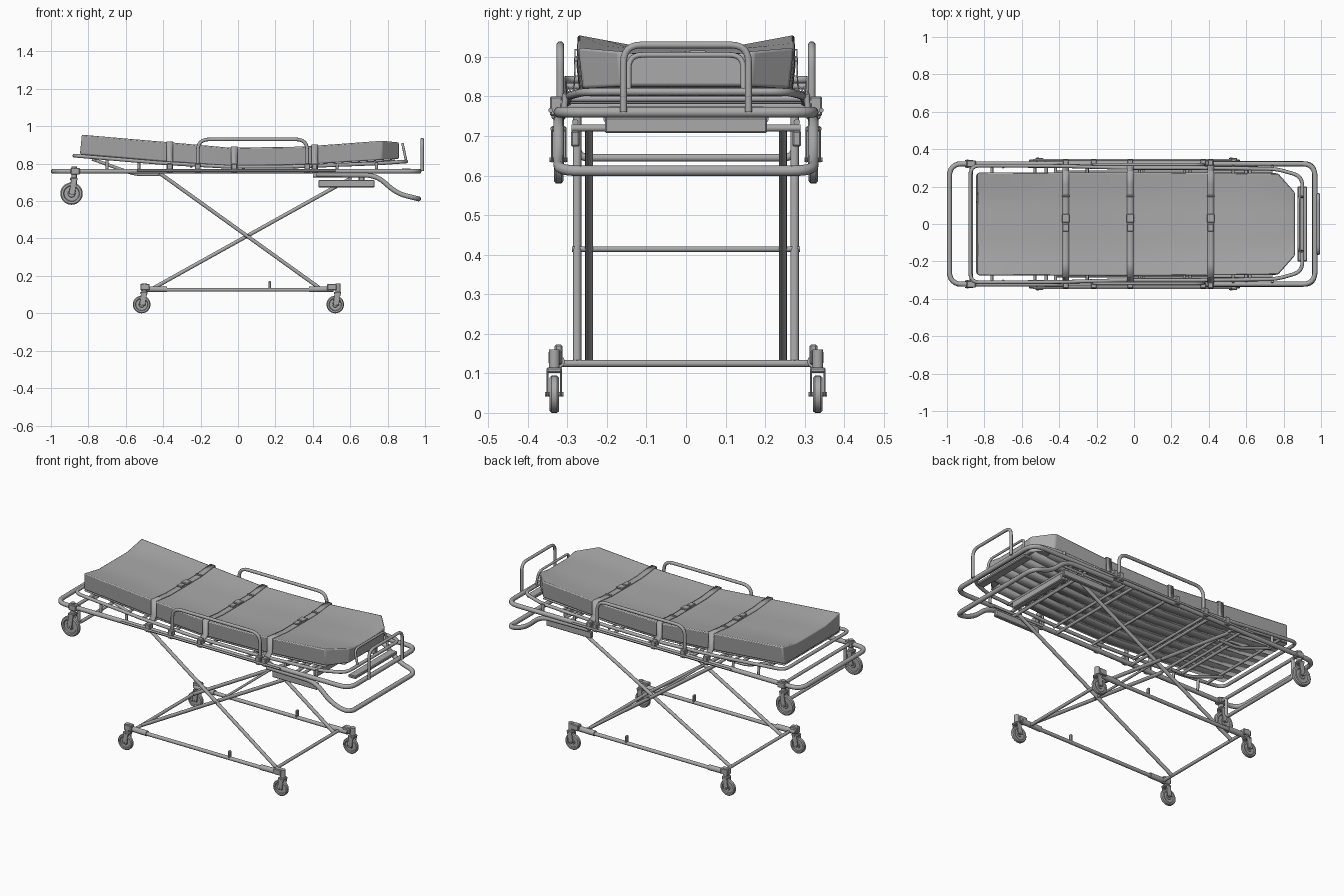
import bpy, bmesh, math
from mathutils import Vector

if "Cube" in bpy.data.objects:
    bpy.data.objects.remove(bpy.data.objects["Cube"], do_unlink=True)

grey = bpy.data.materials.new("neutral_grey")
grey.use_nodes = True
grey.diffuse_color = (0.4, 0.4, 0.4, 1)
grey.node_tree.nodes["Principled BSDF"].inputs["Base Color"].default_value = (0.4, 0.4, 0.4, 1)
SIDES = (("right", -1), ("left", 1))   # suffix and y sign of the two long sides


def link(name, data):
    ob = bpy.data.objects.new(name, data)
    bpy.context.collection.objects.link(ob)
    data.materials.append(grey)
    return ob


def smooth(ob, angle=35):
    bpy.ops.object.select_all(action="DESELECT")
    ob.select_set(True)
    bpy.context.view_layer.objects.active = ob
    bpy.ops.object.shade_smooth_by_angle(angle=math.radians(angle))


def rounded(points, radius, closed):
    pts = [Vector(p) for p in points]
    out = []
    for i, p in enumerate(pts):
        if not closed and i in (0, len(pts) - 1):
            out.append(p)
            continue
        a, b = pts[i - 1] - p, pts[(i + 1) % len(pts)] - p
        r = min(radius, a.length * 0.49, b.length * 0.49)
        a, b = p + a.normalized() * r, p + b.normalized() * r
        for k in range(7):
            t = k / 6
            out.append(a * (1 - t) ** 2 + p * 2 * t * (1 - t) + b * t * t)
    return out


def tube(name, points, r=0.01, bend=0.05, closed=False):
    cu = bpy.data.curves.new(name, "CURVE")
    cu.dimensions = "3D"
    cu.bevel_depth, cu.bevel_resolution, cu.use_fill_caps = r, 3, True
    path = rounded(points, bend, closed)
    sp = cu.splines.new("POLY")
    sp.points.add(len(path) - 1)
    for q, p in zip(sp.points, path):
        q.co = (*p, 1)
    sp.use_cyclic_u = closed
    ob = link(name, cu)
    bpy.ops.object.select_all(action="DESELECT")
    ob.select_set(True)
    bpy.context.view_layer.objects.active = ob
    bpy.ops.object.convert(target="MESH")
    smooth(bpy.context.object, 50)


def box(name, centre, size, tilt=0.0, bevel=0.004):
    bm = bmesh.new()
    bmesh.ops.create_cube(bm, size=1)
    bmesh.ops.scale(bm, vec=size, verts=bm.verts)
    bmesh.ops.bevel(bm, geom=bm.edges[:], offset=min(bevel, min(size) * 0.3), segments=1, affect="EDGES")
    me = bpy.data.meshes.new(name)
    bm.to_mesh(me)
    ob = link(name, me)
    ob.location, ob.rotation_euler = centre, (0, tilt, 0)


def lathe(name, centre, profile, steps=28):
    """Spin (offset, radius) pairs around an axis along y."""
    bm = bmesh.new()
    vs = [bm.verts.new((0, y, r)) for y, r in profile]
    es = [bm.edges.new(e) for e in zip(vs, vs[1:])]
    bmesh.ops.spin(bm, geom=vs + es, cent=(0, 0, 0), axis=(0, 1, 0), angle=math.tau, steps=steps)
    bmesh.ops.remove_doubles(bm, verts=bm.verts, dist=0.0001)
    bmesh.ops.recalc_face_normals(bm, faces=bm.faces)
    me = bpy.data.meshes.new(name)
    bm.to_mesh(me)
    ob = link(name, me)
    ob.location = centre
    smooth(ob)


def skin(name, sections, closed=True, thick=0.0, bevel=0.0):
    """Bridge equal-length sections into one surface."""
    bm = bmesh.new()
    rows = [[bm.verts.new(p) for p in s] for s in sections]
    n = len(rows[0])
    for a, b in zip(rows, rows[1:]):
        for i in range(n if closed else n - 1):
            j = (i + 1) % n
            bm.faces.new((a[i], a[j], b[j], b[i]))
    if closed:
        bm.faces.new(rows[0])
        bm.faces.new(rows[-1])
    bmesh.ops.recalc_face_normals(bm, faces=bm.faces)
    me = bpy.data.meshes.new(name)
    bm.to_mesh(me)
    ob = link(name, me)
    if thick:
        ob.modifiers.new("thickness", "SOLIDIFY").thickness = thick
    if bevel:
        mod = ob.modifiers.new("soft_edges", "BEVEL")
        mod.width, mod.segments, mod.angle_limit = bevel, 2, math.radians(40)
    smooth(ob)


def lerp(table, x):
    for (x0, z0), (x1, z1) in zip(table, table[1:]):
        if x <= x1:
            return z0 + (z1 - z0) * (x - x0) / (x1 - x0)
    return table[-1][1]


# Mattress: jointed profile with a shallow hollow along the middle
TOP = ((-0.845, 0.956), (-0.4, 0.918), (-0.04, 0.886), (0.35, 0.892), (0.78, 0.924), (0.86, 0.915))
BOTTOM = ((-0.845, 0.85), (-0.4, 0.812), (-0.04, 0.787), (0.33, 0.793), (0.86, 0.826))
HALF = ((-0.845, 0.275), (0.0, 0.278), (0.77, 0.272), (0.86, 0.17))
ACROSS = [-1, -0.75, -0.5, -0.25, 0, 0.25, 0.5, 0.75, 1]


def mattress_top(x, t):
    dip = 0.026 if x < -0.6 else 0.014
    return lerp(TOP, x) - dip * min(1, 2 * (1 - abs(t)))


def mattress_section(x):
    w = lerp(HALF, x)
    upper = [(x + (0.01 if x < -0.8 else 0), w * t, mattress_top(x, t)) for t in ACROSS]
    return upper + [(x, w * 0.96 * t, lerp(BOTTOM, x)) for t in reversed(ACROSS)]


skin("mattress", [mattress_section(x) for x in (-0.845, -0.6, -0.4, -0.2, -0.04, 0.15, 0.34, 0.55, 0.77, 0.86)], bevel=0.007)

# Deck slats under the mattress
for i in range(7):
    y = (i - 3) * 0.076
    end = 0.84 if abs(y) < 0.2 else 0.77
    rows = [[(x, y + d, lerp(BOTTOM, x) - 0.002) for d in (-0.035, 0.035)] for x in (-0.84, -0.4, -0.04, 0.33, end)]
    skin(f"deck_slat_{i + 1}", rows, closed=False, thick=0.006)

# Straps with buckles and frame loops
for i, (x, by) in enumerate(((-0.365, 0.03), (-0.02, 0.03), (0.41, 0.03))):
    half = [(0.318, 0.765), (0.316, 0.79), (0.284, lerp(BOTTOM, x) + 0.02)]
    path = half + [(0.282 * t, mattress_top(x, t) + 0.005) for t in reversed(ACROSS)] + [(-y, z) for y, z in reversed(half)]
    skin(f"strap_{i + 1}", [[(x + d, y, z) for y, z in path] for d in (-0.018, 0.018)], closed=False, thick=0.004)
    z = mattress_top(x, 0) + 0.01
    box(f"buckle_{i + 1}", (x, by, z), (0.042, 0.045, 0.01))
    box(f"buckle_tongue_{i + 1}", (x, by - 0.05, z), (0.032, 0.04, 0.008))
    box(f"strap_slider_{i + 1}", (x, by + 0.12, z - 0.002), (0.04, 0.012, 0.008))

# Main frame loop and bed loop
W = 0.322
tube("main_frame", [(-0.987, -W, 0.76), (0.968, -W, 0.76), (0.968, W, 0.76), (-0.987, W, 0.76)], 0.0135, 0.07, True)
bed = [(-0.875, 0.312, 0.843), (-0.4, 0.31, 0.803), (-0.05, 0.3, 0.783), (0.33, 0.3, 0.785), (0.76, 0.295, 0.802), (0.9, 0.255, 0.812)]
tube("bed_frame", bed + [(x, -y, z) for x, y, z in reversed(bed)], 0.01, 0.05, True)
for i, x in enumerate((-0.76, -0.53, -0.25, 0.03, 0.3, 0.53, 0.62)):
    z = lerp(BOTTOM, x) - 0.017
    tube(f"bed_crossbar_{i + 1}", [(x, -0.305, z), (x, 0.305, z)], 0.008)
for i, x in enumerate((-0.42, -0.25, 0.27, 0.6)):
    tube(f"frame_crossbar_{i + 1}", [(x, -W, 0.755), (x, W, 0.755)], 0.009)

# End hoops: tall guard, small inner hoop, lowered handle and caster bar
tube("end_guard", [(0.985, -0.158, 0.76), (0.985, -0.158, 0.93), (0.985, 0.158, 0.93), (0.985, 0.158, 0.76)], 0.009, 0.045)
tube("inner_hoop", [(0.9, -0.145, 0.81), (0.88, -0.145, 0.905), (0.88, 0.145, 0.905), (0.9, 0.145, 0.81)], 0.007, 0.035)
handle = [(0.42, W, 0.742), (0.74, W, 0.738), (0.85, W, 0.64), (0.965, W, 0.612)]
tube("drop_handle", handle + [(x, -y, z) for x, y, z in reversed(handle)], 0.0135, 0.06)
tube("caster_bar", [(-0.87, -0.275, 0.76), (-0.87, -0.275, 0.645), (-0.87, 0.275, 0.645), (-0.87, 0.275, 0.76)], 0.01, 0.03)
tube("caster_bar_top", [(-0.87, -W, 0.76), (-0.87, W, 0.76)], 0.01)
box("rear_panel", (0.66, 0, 0.727), (0.03, 0.41, 0.04))
box("rear_plate", (0.9, 0, 0.765), (0.05, 0.4, 0.018))
tube("rear_panel_bar", [(0.6, -0.29, 0.72), (0.6, 0.29, 0.72)], 0.009)
tube("backrest_pivot", [(-0.5, -0.2, 0.742), (-0.5, 0.2, 0.742)], 0.009)


def caster(name, x, y, z, r, top):
    rim = [(-0.009, 0), (-0.009, r * 0.3), (-0.006, r * 0.34), (-0.006, r * 0.66), (-0.012, r * 0.72), (-0.012, r * 0.9), (-0.007, r)]
    lathe(name + "_wheel", (x, y, z), rim + [(-a, b) for a, b in reversed(rim)])
    for k in (-1, 1):
        box(f"{name}_fork_{'a' if k < 0 else 'b'}", (x + 0.008, y + k * 0.017, z + r * 0.62), (0.032, 0.005, r * 1.4), 0.15)
    box(name + "_crown", (x + 0.012, y, z + r * 1.3), (0.04, 0.04, 0.014))
    tube(name + "_axle", [(x, y - 0.023, z), (x, y + 0.023, z)], 0.006)
    tube(name + "_stem", [(x + 0.014, y, z + r * 1.2), (x + 0.014, y, top)], 0.014)


# Paired side parts
for side, s in SIDES:
    caster(f"{side}_end_caster", -0.89, s * W, 0.64, 0.06, 0.785)
    box(f"{side}_end_clamp", (-0.87, s * W, 0.76), (0.05, 0.036, 0.036))
    for end, x in (("head", -0.515), ("foot", 0.52)):
        caster(f"{side}_{end}_caster", x, s * 0.333, 0.047, 0.047, 0.16)
        box(f"{side}_{end}_caster_block", (x * 0.965, s * 0.33, 0.14), (0.05, 0.034, 0.036))
        k = 1 if x > 0 else -1
        tube(f"{side}_{end}_base_sleeve", [(k * 0.38, s * W, 0.128), (k * 0.51, s * W, 0.13)], 0.016)
    # Base rail, brake pedal and scissor legs
    tube(f"{side}_base_rail", [(-0.5, s * W, 0.126), (0.5, s * W, 0.126)], 0.011)
    box(f"{side}_brake_pedal", (0.17, s * W, 0.145), (0.014, 0.02, 0.055))
    tube(f"{side}_outer_leg", [(-0.42, s * 0.275, 0.75), (0.45, s * 0.275, 0.125)], 0.0105)
    tube(f"{side}_inner_leg", [(-0.47, s * 0.245, 0.125), (0.6, s * 0.245, 0.72)], 0.0105)
    box(f"{side}_slide_box", (0.58, s * 0.28, 0.693), (0.3, 0.022, 0.04), 0.0)
    tube(f"{side}_slide_rod", [(0.4, s * 0.28, 0.735), (0.74, s * 0.28, 0.735)], 0.008)
    # Folding side guard with its pivot rods and brackets
    tube(f"{side}_side_guard", [(-0.215, s * 0.318, 0.76), (-0.215, s * 0.318, 0.93), (0.37, s * 0.318, 0.93), (0.37, s * 0.318, 0.76)], 0.0095, 0.06)
    tube(f"{side}_guard_rod", [(-0.54, s * 0.342, 0.765), (0.52, s * 0.342, 0.765)], 0.006)
    for i, x in enumerate((-0.365, -0.215, -0.02, 0.37, 0.41)):
        box(f"{side}_guard_bracket_{i + 1}", (x, s * 0.328, 0.775), (0.03, 0.032, 0.05))
    for i, x in enumerate((-0.7, -0.53, 0.53, 0.74)):
        z = lerp(BOTTOM, x) - 0.012
        tube(f"{side}_bed_post_{i + 1}", [(x, s * 0.308, 0.76), (x, s * 0.305, z)], 0.008)
    # Backrest strut
    tube(f"{side}_backrest_strut", [(-0.78, s * 0.2, 0.825), (-0.55, s * 0.2, 0.742), (-0.42, s * 0.2, 0.742)], 0.009, 0.04)

# Bars joining the two scissor sides
for name, x, z, w, r in (("base_crossbar_head", -0.47, 0.125, W, 0.0095), ("base_crossbar_foot", 0.45, 0.125, W, 0.0095),
                         ("scissor_pivot", 0.05, 0.414, 0.288, 0.007)):
    tube(name, [(x, -w, z), (x, w, z)], r)
